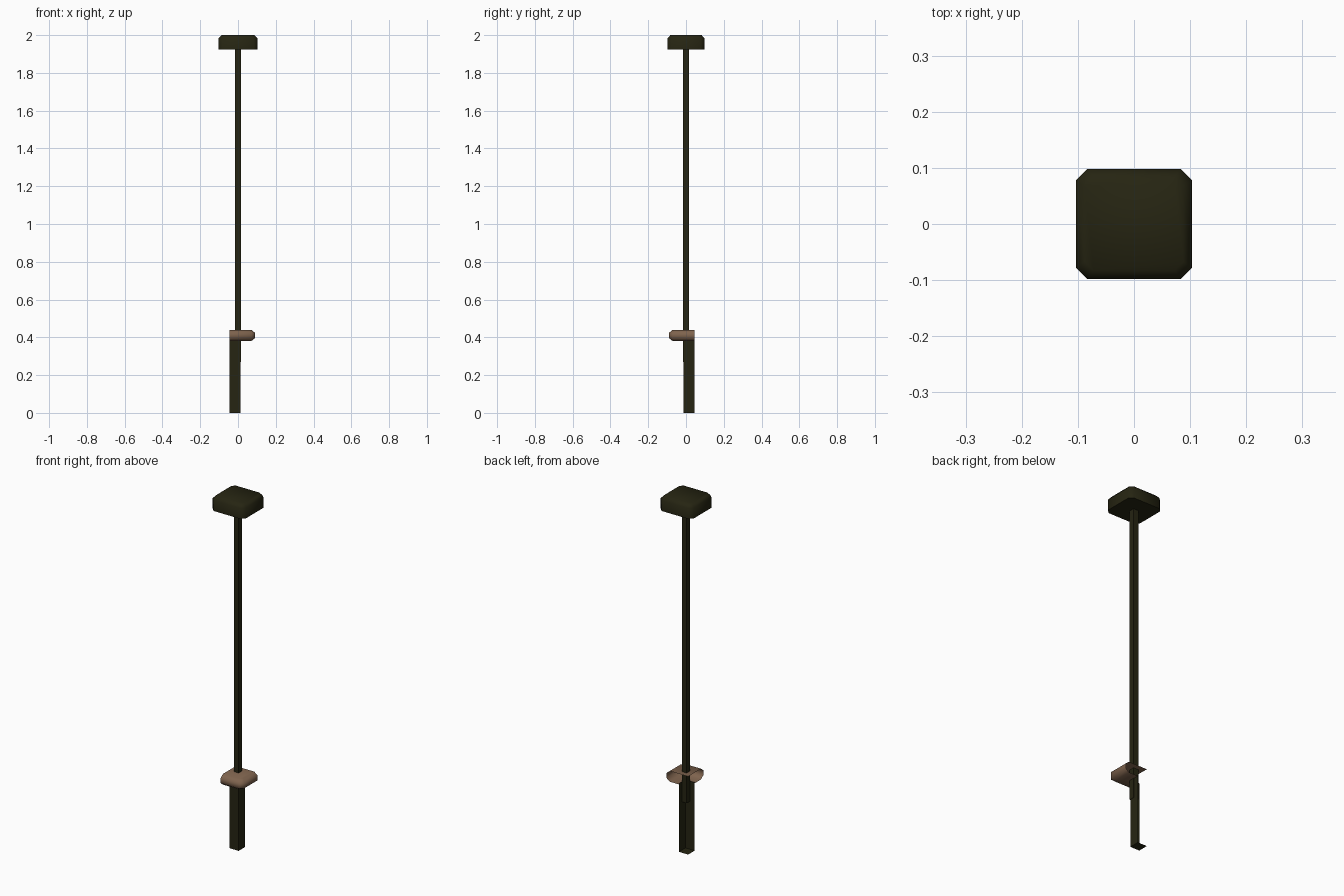
import bpy
import bmesh
import math

cube = bpy.data.objects.get("Cube")
if cube:
    bpy.data.objects.remove(cube, do_unlink=True)


def make_material(name, rgb):
    mat = bpy.data.materials.new(name)
    mat.use_nodes = True
    colour = (*rgb, 1.0)
    mat.diffuse_color = colour
    mat.node_tree.nodes["Principled BSDF"].inputs["Base Color"].default_value = colour
    return mat


olive = make_material("dark olive", (0.019, 0.018, 0.006))
brown = make_material("warm brown", (0.21, 0.125, 0.075))


def finish(bm, name, mat, smooth_angle=None):
    mesh = bpy.data.meshes.new(name)
    bm.to_mesh(mesh)
    bm.free()
    mesh.materials.append(mat)
    obj = bpy.data.objects.new(name, mesh)
    bpy.context.collection.objects.link(obj)
    if smooth_angle:
        bpy.ops.object.select_all(action="DESELECT")
        obj.select_set(True)
        bpy.context.view_layer.objects.active = obj
        bpy.ops.object.shade_smooth_by_angle(angle=math.radians(smooth_angle))
    return obj


def loft(bm, rings, closed):
    """Join successive rings of points with quads; return the vertex rings."""
    rows = [[bm.verts.new(p) for p in ring] for ring in rings]
    for low, high in zip(rows, rows[1:]):
        n = len(low)
        for i in range(n if closed else n - 1):
            j = (i + 1) % n
            bm.faces.new((low[i], low[j], high[j], high[i]))
    return rows


def octagon(hx, hy, cut, z):
    """Counterclockwise rectangle with clipped corners."""
    points = [(hx - cut, -hy), (hx, cut - hy), (hx, hy - cut), (hx - cut, hy)]
    return [(x, y, z) for x, y in points + [(-x, -y) for x, y in points]]


def square(h, z):
    return [(-h, -h, z), (h, -h, z), (h, h, z), (-h, h, z)]


# Top block with clipped corners and a softened upper rim
bm = bmesh.new()
rows = loft(bm, [octagon(0.103, 0.098, 0.02, 1.923),
                 octagon(0.103, 0.098, 0.02, 1.983),
                 octagon(0.088, 0.083, 0.016, 2.0)], True)
bm.faces.new(rows[-1])
bm.faces.new(rows[0][::-1])
finish(bm, "top_block", olive, 60)

# Long square shaft, running down into the grip
bm = bmesh.new()
rows = loft(bm, [square(0.015, 0.27), square(0.015, 1.925)], True)
bm.faces.new(rows[0][::-1])
finish(bm, "shaft", olive)

BACK, INNER, OUTER = 0.045, 0.013, 0.09

# Grip: two outer walls and a bottom plate, open at the back
bm = bmesh.new()
wall = [(-BACK, -INNER), (INNER, -INNER), (INNER, BACK)]
rows = loft(bm, [[(x, y, z) for x, y in wall] for z in (0, 0.385)], False)
corner = bm.verts.new((-BACK, BACK, 0))
bm.faces.new([corner] + rows[0][::-1])
finish(bm, "grip", olive)

# Collar: rounded outer rim, open along the two back sides
bm = bmesh.new()


def collar_ring(inset, z):
    r = OUTER - inset
    cut = 0.018
    return [(-BACK, -r, z), (r - cut, -r, z), (r, cut - r, z), (r, BACK, z)]


rows = loft(bm, [collar_ring(0.02, 0.38), collar_ring(0, 0.396),
                 collar_ring(0, 0.424), collar_ring(0.02, 0.44)], False)
bm.faces.new(rows[-1] + [bm.verts.new((-BACK, BACK, 0.44))])
# The underside is cut away around the grip
notch = [bm.verts.new((x, y, 0.38)) for x, y in wall]
a, b, c, d = rows[0]
bm.faces.new((notch[0], notch[1], b, a))
bm.faces.new((notch[1], c, b))
bm.faces.new((notch[1], notch[2], d, c))
finish(bm, "collar", brown, 60)
